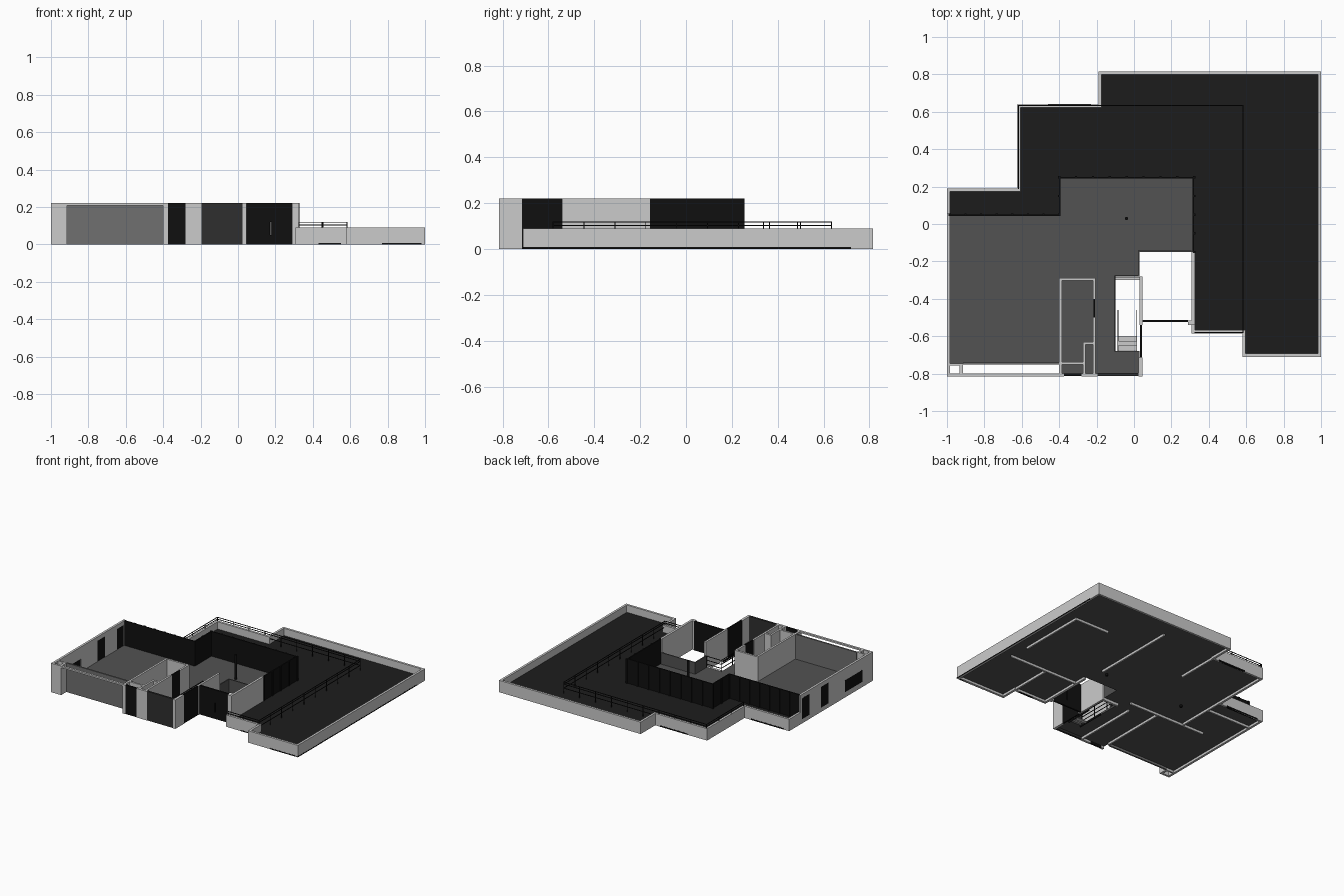
import bpy, bmesh
from mathutils import Vector

if "Cube" in bpy.data.objects:
    bpy.data.objects.remove(bpy.data.objects["Cube"])


def material(name, c):
    m = bpy.data.materials.new(name)
    m.diffuse_color = (c, c, c, 1)
    m.use_nodes = True
    m.node_tree.nodes["Principled BSDF"].inputs["Base Color"].default_value = m.diffuse_color
    return m


BLACK = material("black_glass", 0.005)
DECK = material("dark_deck", 0.012)
FLOOR = material("grey_floor", 0.085)
PANEL = material("dark_panel", 0.028)
INFILL = material("grey_infill", 0.16)

SLAB, FL, PAR, TOP, RAIL, T = 0.017, 0.032, 0.09, 0.22, 0.12, 0.017


def finish(bm, name, mat):
    bmesh.ops.recalc_face_normals(bm, faces=bm.faces)
    me = bpy.data.meshes.new(name)
    bm.to_mesh(me)
    bm.free()
    ob = bpy.data.objects.new(name, me)
    bpy.context.collection.objects.link(ob)
    if mat:
        me.materials.append(mat)


def add_box(bm, x0, x1, y0, y1, z0, z1):
    vs = bmesh.ops.create_cube(bm, size=1)["verts"]
    for v in vs:
        v.co = Vector(((x0 + x1) / 2 + v.co.x * (x1 - x0),
                       (y0 + y1) / 2 + v.co.y * (y1 - y0),
                       (z0 + z1) / 2 + v.co.z * (z1 - z0)))


def boxes(name, items, mat=None):
    bm = bmesh.new()
    for b in items:
        add_box(bm, *b)
    finish(bm, name, mat)


def prism(name, pts, z0, z1, mat=None):
    bm = bmesh.new()
    f = bm.faces.new([bm.verts.new((x, y, z0)) for x, y in pts])
    r = bmesh.ops.extrude_face_region(bm, geom=[f])
    for v in r["geom"]:
        if isinstance(v, bmesh.types.BMVert):
            v.co.z = z1
    finish(bm, name, mat)


def wall_path(name, pts, t, z0, z1, mat=None):
    """Mitred wall along a right-angled path, thickness to the right."""
    p = [Vector(q) for q in pts]
    n = []
    for a, b in zip(p, p[1:]):
        d = (b - a).normalized()
        n.append(Vector((d.y, -d.x)))
    inner = []
    for i, q in enumerate(p):
        o = n[0] if i == 0 else n[-1] if i == len(n) else n[i - 1] + n[i]
        inner.append(q + o * t)
    prism(name, [tuple(v) for v in p + inner[::-1]], z0, z1, mat)


def spaced(path, step):
    """Evenly spaced points along a path."""
    for a, b in zip(path, path[1:]):
        a, b = Vector(a), Vector(b)
        k = max(1, round((b - a).length / step))
        for i in range(k + 1):
            yield a.lerp(b, i / k)


def railing(name, path, heights, z0):
    r = 0.002
    items = []
    for (ax, ay), (bx, by) in zip(path, path[1:]):
        for h in heights:
            items.append((min(ax, bx) - r, max(ax, bx) + r,
                          min(ay, by) - r, max(ay, by) + r, h - 2 * r, h))
    for q in spaced(path, 0.13):
        items.append((q.x - r, q.x + r, q.y - r, q.y + r, z0, heights[-1]))
    boxes(name, items, BLACK)


# Floor slab with courtyard and stairwell notches
outer = [(-1, .19), (-.625, .19), (-.625, .64), (-.19, .64), (-.19, .815),
         (1, .815), (1, -.71), (.58, -.71), (.58, -.585), (.31, -.585)]
court = [(.31, -.15), (.03, -.15), (.03, -.28), (-.1, -.28), (-.1, -.68), (.03, -.68),
         (.03, -.8), (-.4, -.8), (-.4, -.745), (-1, -.745)]
s = 0.004
inset = [(-1 + s, .19 - s), (-.625 + s, .19 - s), (-.625 + s, .64 - s), (-.19 + s, .64 - s),
         (-.19 + s, .815 - s), (1 - s, .815 - s), (1 - s, -.71 + s), (.58 + s, -.71 + s),
         (.58 + s, -.585 + s), (.315, -.585 + s)]
prism("floor_slab", inset + court, SLAB, FL, FLOOR)

# Terrace deck and outer parapet
prism("terrace_deck", inset + [(.315, .25), (-.4, .25), (-.4, .05), (-1 + s, .05)],
      FL, FL + .003, DECK)
wall_path("parapet", [(-1, .05)] + outer, T, 0, PAR)

# Glazed facade along the terrace, with mullions and head frame
glaze = [(-.985, .05), (-.4, .05), (-.4, .25), (.322, .25), (.322, -.15)]
wall_path("terrace_glazing", glaze, .008, FL, TOP, BLACK)
m = .006
boxes("mullions", [(q.x - m, q.x + m, q.y - m, q.y + m, FL, TOP)
                   for q in spaced(glaze, .09)], BLACK)

# Left wall, split around three windows
L0, L1 = -1, -1 + T
wins = [(-.69, -.48, .04, .13), (-.28, -.19, FL, .19), (-.05, .035, FL, .19)]
cuts = [-.815] + [v for w in wins for v in w[:2]] + [.055]
left = [(L0, L1, cuts[i], cuts[i + 1], 0, TOP) for i in range(0, len(cuts), 2)]
for a, b, z0, z1 in wins:
    left += [(L0, L1, a, b, 0, z0), (L0, L1, a, b, z1, TOP)]
boxes("left_wall", left)
boxes("left_windows", [(L0 - .0005, L1 - .003, a, b, z0, z1) for a, b, z0, z1 in wins], BLACK)

# Front facade: hollow corner pillar, thin top beam, recessed infill
boxes("corner_pillar", [(-1 + T, -.915, -.815, -.8, 0, TOP), (-.932, -.915, -.8, -.745, 0, TOP),
                        (-1 + T, -.932, -.757, -.745, 0, TOP)])
boxes("front_top_beam", [(-.915, -.4, -.815, -.798, .208, TOP)])
boxes("front_infill_wall", [(-.915, -.4, -.752, -.74, 0, TOP)], INFILL)
boxes("front_wall", [(-.4, -.375, -.815, -.798, 0, TOP), (-.28, -.195, -.815, -.798, 0, TOP),
                     (.025, .045, -.815, -.715, 0, TOP)])
boxes("front_window", [(-.375, -.28, -.812, -.8, 0, TOP)], BLACK)
boxes("entry_panel", [(-.195, .025, -.812, -.797, 0, TOP)], PANEL)

# Interior room and closet walls
boxes("room_walls", [(-.4, -.385, -.8, -.29, FL, TOP), (-.385, -.205, -.303, -.288, FL, TOP),
                     (-.22, -.205, -.4, -.303, FL, TOP), (-.22, -.205, -.8, -.5, FL, TOP),
                     (-.26, -.22, -.645, -.63, FL, TOP), (-.272, -.258, -.8, -.63, FL, TOP),
                     (-.385, -.272, -.752, -.738, FL, TOP)])
boxes("room_door", [(-.216, -.209, -.5, -.4, FL, TOP)], BLACK)

# Courtyard: side walls, front glazing, low wall on the inner edge
boxes("courtyard_walls", [(.03, .045, -.54, -.28, 0, TOP), (.308, .325, -.585, -.54, 0, PAR),
                          (.29, .325, -.54, -.515, 0, TOP), (.308, .325, -.54, -.15, 0, TOP)])
boxes("courtyard_side_glazing", [(.032, .042, -.715, -.54, 0, TOP)], BLACK)
boxes("courtyard_front_glazing", [(.045, .17, -.525, -.513, 0, TOP), (.178, .29, -.525, -.513, 0, TOP),
                                  (.17, .178, -.525, -.513, 0, .05), (.17, .178, -.525, -.513, .12, TOP)],
      BLACK)
boxes("courtyard_low_wall", [(.03, .308, -.15, -.142, SLAB, RAIL),
                             (.022, .03, -.28, -.142, SLAB, RAIL)], FLOOR)

# Stair treads, stringers and guard
boxes("stair_treads", [(-.085, .015, -.675 + i * .025, -.65 + i * .025, .024 - i * .009, .029 - i * .009)
                       for i in range(3)])
boxes("stair_beam", [(-.1, .03, -.3, -.283, 0, FL)])
boxes("stair_stringers", [(x - .002, x + .002, -.68, -.46, 0, .012) for x in (-.085, .015)], BLACK)
railing("stair_railing", [(.02, -.277), (-.102, -.277), (-.102, -.68)], (.06, .09, RAIL), FL)

# Terrace railing
railing("terrace_railing", [(-.617, .19), (-.617, .634), (.583, .634), (.583, -.58), (.325, -.58)],
        (.075, .105, RAIL), FL)

# Lower storey window heads in the outer walls
e = .001
boxes("lower_windows", [(1 - T - e, 1 + e / 2, -.71, .72, 0, .008), (.77, .98, -.71 - e, -.71 + T, 0, .008),
                        (.43, .55, -.585 - e, -.585 + T, 0, .008), (-.46, -.23, .64 - T, .64 + e, 0, .01),
                        (-.95, -.68, .19 - T, .19 + e, 0, .01)], BLACK)

# Lower storey partitions hanging below the slab
boxes("lower_partitions", [(.88, .892, -.09, .44, 0, SLAB), (.6, .88, .43, .442, 0, SLAB),
                           (.275, .287, 0, .66, 0, SLAB), (.31, .9, -.25, -.238, 0, SLAB),
                           (.58, .592, -.58, -.25, 0, SLAB), (-.8, -.15, -.22, -.208, 0, SLAB),
                           (-.4, -.388, -.74, -.22, 0, SLAB), (-.21, -.198, -.8, -.3, 0, SLAB),
                           (-.62, -.608, -.2, .19, 0, SLAB), (-.19, -.178, .3, .64, 0, SLAB),
                           (-.985, -.62, .05, .062, 0, SLAB)])

# Round columns, below the slab and inside the living space
bm = bmesh.new()
for x, y, z0, z1 in [(.23, -.02, 0, SLAB), (-.44, -.02, 0, SLAB), (-.04, .03, FL, TOP)]:
    r = bmesh.ops.create_cone(bm, cap_ends=True, segments=16, radius1=.009, radius2=.009, depth=z1 - z0)
    bmesh.ops.translate(bm, verts=r["verts"], vec=(x, y, (z0 + z1) / 2))
finish(bm, "columns", BLACK)
